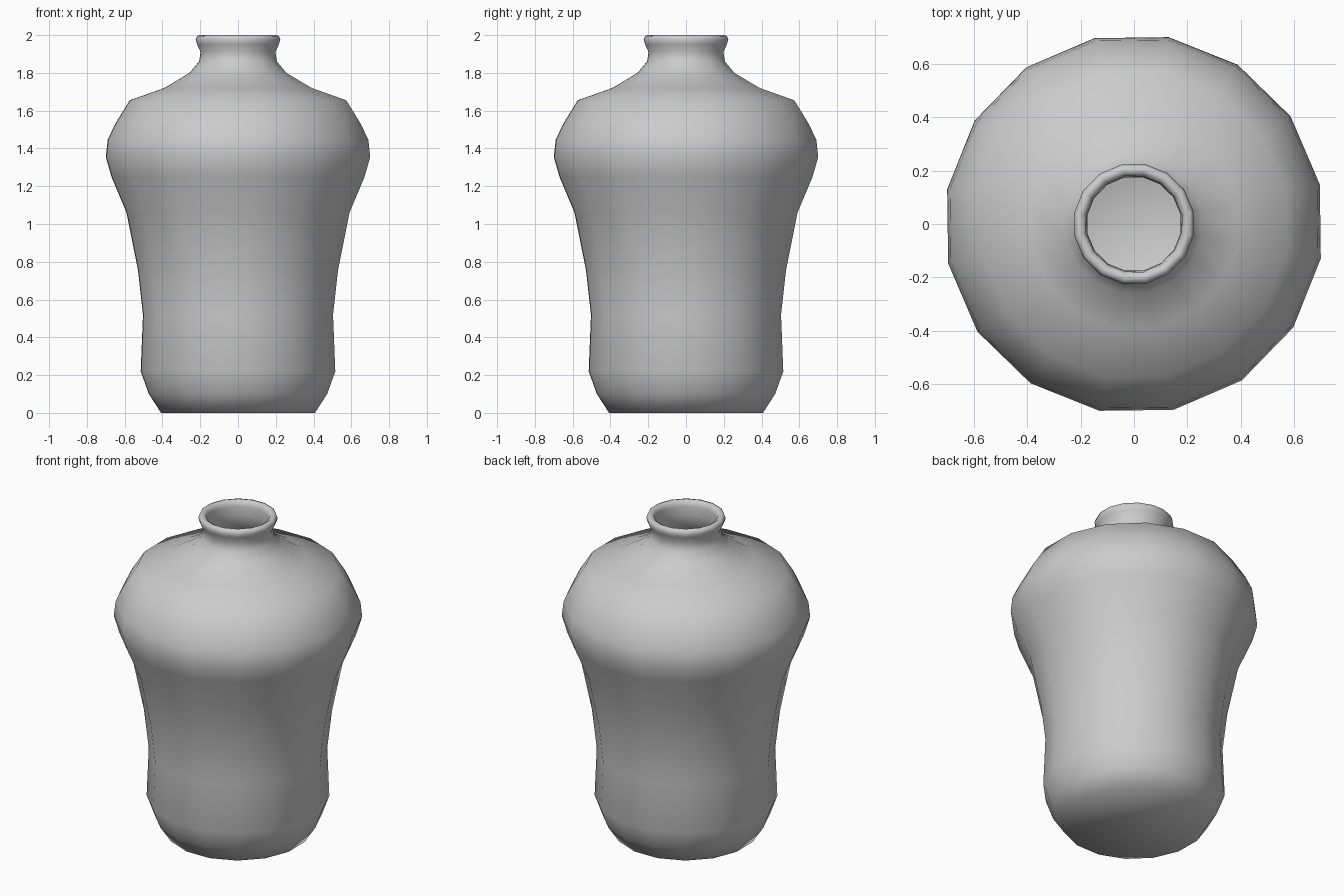
import bpy, bmesh, math

if "Cube" in bpy.data.objects:
    bpy.data.objects.remove(bpy.data.objects["Cube"])

SIDES = 16
TURN = math.radians(12.0)   # slight rotation of the facets
GROW = 1 / 0.983            # silhouette half-width to corner radius

# Outer silhouette, foot to lip (half-width, height)
outer = [(0.407, 0.0), (0.472, 0.10), (0.515, 0.22), (0.503, 0.52),
         (0.53, 0.76), (0.59, 1.06), (0.67, 1.25), (0.70, 1.355),
         (0.69, 1.445), (0.65, 1.53), (0.573, 1.655), (0.39, 1.72),
         (0.256, 1.80), (0.206, 1.86), (0.198, 1.91), (0.216, 1.95),
         (0.224, 1.975), (0.217, 1.995)]
# Rounded lip, then the hollow inside down to its floor
inner = [(0.20, 2.0), (0.183, 1.99), (0.178, 1.965), (0.175, 1.91),
         (0.185, 1.85), (0.23, 1.78), (0.37, 1.69), (0.54, 1.62),
         (0.65, 1.44), (0.66, 1.355), (0.55, 1.06), (0.463, 0.52),
         (0.475, 0.22), (0.37, 0.04)]

# Lathe the profile
bm = bmesh.new()
rings = []
for w, z in outer + inner:
    r = w * GROW
    rings.append([bm.verts.new((r * math.cos(TURN + i * math.tau / SIDES),
                                r * math.sin(TURN + i * math.tau / SIDES), z))
                  for i in range(SIDES)])
for a, b in zip(rings, rings[1:]):
    for i in range(SIDES):
        j = (i + 1) % SIDES
        bm.faces.new((a[i], a[j], b[j], b[i]))

# Base underneath and floor inside
bm.faces.new(rings[0][::-1])
floor_centre = bm.verts.new((0, 0, 0.03))
for i in range(SIDES):
    bm.faces.new((rings[-1][i], rings[-1][(i + 1) % SIDES], floor_centre))

bmesh.ops.recalc_face_normals(bm, faces=bm.faces)
for f in bm.faces:
    f.smooth = True

mesh = bpy.data.meshes.new("vase")
bm.to_mesh(mesh)
bm.free()
vase = bpy.data.objects.new("vase", mesh)
bpy.context.collection.objects.link(vase)
